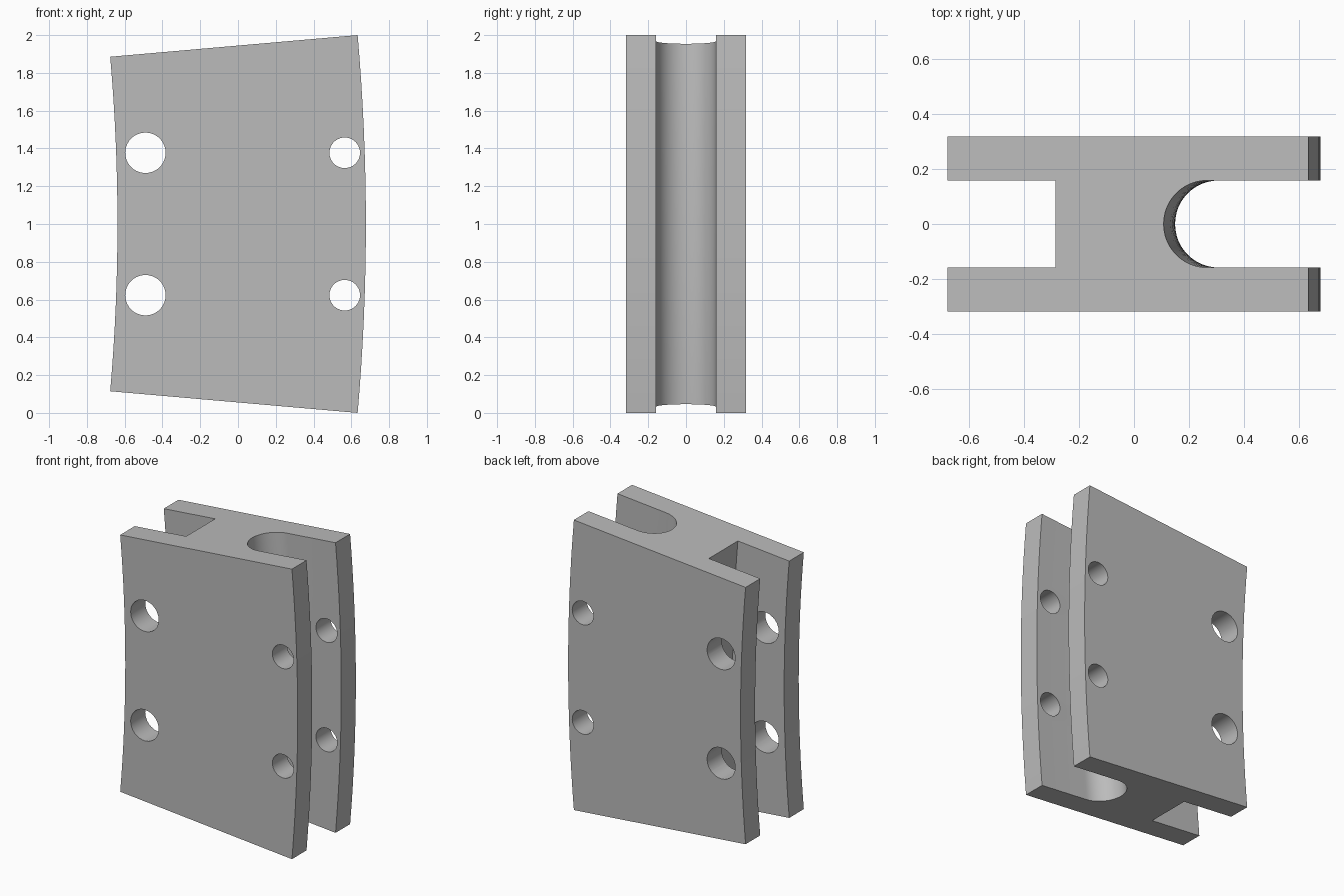
import bpy, bmesh
from math import sin, cos, pi, radians
from mathutils import Vector, Matrix

cube = bpy.data.objects.get("Cube")
if cube:
    bpy.data.objects.remove(cube, do_unlink=True)

# Segment of a large ring whose axis runs along y
HALF_ANGLE = radians(5)
R_OUT = 1 / sin(HALF_ANGLE)
AXIS_X = 0.677 - R_OUT
STEPS = 16
HALF_T, HALF_SLOT = 0.317, 0.158
R_IN = R_OUT - 1.315
SLOT_FLOOR = R_OUT - 0.922
GROOVE_CENTRE = R_OUT - 0.37

grey = bpy.data.materials.new("plain_grey")
grey.use_nodes = True
colour = (0.5, 0.5, 0.5, 1)
grey.diffuse_color = colour
grey.node_tree.nodes["Principled BSDF"].inputs["Base Color"].default_value = colour


def add_object(name, bm):
    bmesh.ops.recalc_face_normals(bm, faces=bm.faces)
    mesh = bpy.data.meshes.new(name)
    bm.to_mesh(mesh)
    bm.free()
    mesh.materials.append(grey)
    ob = bpy.data.objects.new(name, mesh)
    bpy.context.collection.objects.link(ob)
    return ob


# Cross-section: H shape with a square inner slot and a round outer groove
half = [(R_OUT, HALF_SLOT), (R_OUT, HALF_T), (R_IN, HALF_T),
        (R_IN, HALF_SLOT), (SLOT_FLOOR, HALF_SLOT)]
profile = half + [(r, -y) for r, y in reversed(half)]
for i in range(25):
    a = -pi / 2 - pi * i / 24
    profile.append((GROOVE_CENTRE + HALF_SLOT * cos(a), HALF_SLOT * sin(a)))

# Sweep the section along the arc
bm = bmesh.new()
rings = []
for s in range(STEPS + 1):
    t = HALF_ANGLE * (2 * s / STEPS - 1)
    rings.append([bm.verts.new((AXIS_X + r * cos(t), y, 1 + r * sin(t)))
                  for r, y in profile])
n = len(profile)
for lower, upper in zip(rings, rings[1:]):
    for i in range(n):
        j = (i + 1) % n
        bm.faces.new((lower[i], lower[j], upper[j], upper[i]))
bm.faces.new(rings[0])
bm.faces.new(rings[-1])
body = add_object("curved_bracket", bm)

# Bolt holes through both flanges
bm = bmesh.new()
for x, radius in ((-0.49, 0.107), (0.565, 0.081)):
    for side in (-1, 1):
        place = Matrix.Translation(Vector((x, 0, 1 + side * 0.377)))
        bmesh.ops.create_cone(bm, cap_ends=True, segments=40, radius1=radius,
                              radius2=radius, depth=1,
                              matrix=place @ Matrix.Rotation(pi / 2, 4, 'X'))
cutter = add_object("hole_cutter", bm)

cut = body.modifiers.new("bolt_holes", 'BOOLEAN')
cut.operation = 'DIFFERENCE'
cut.solver = 'EXACT'
cut.object = cutter
bpy.context.view_layer.objects.active = body
body.select_set(True)
bpy.ops.object.modifier_apply(modifier=cut.name)
bpy.data.objects.remove(cutter, do_unlink=True)

bpy.ops.object.shade_smooth_by_angle(angle=radians(30))
